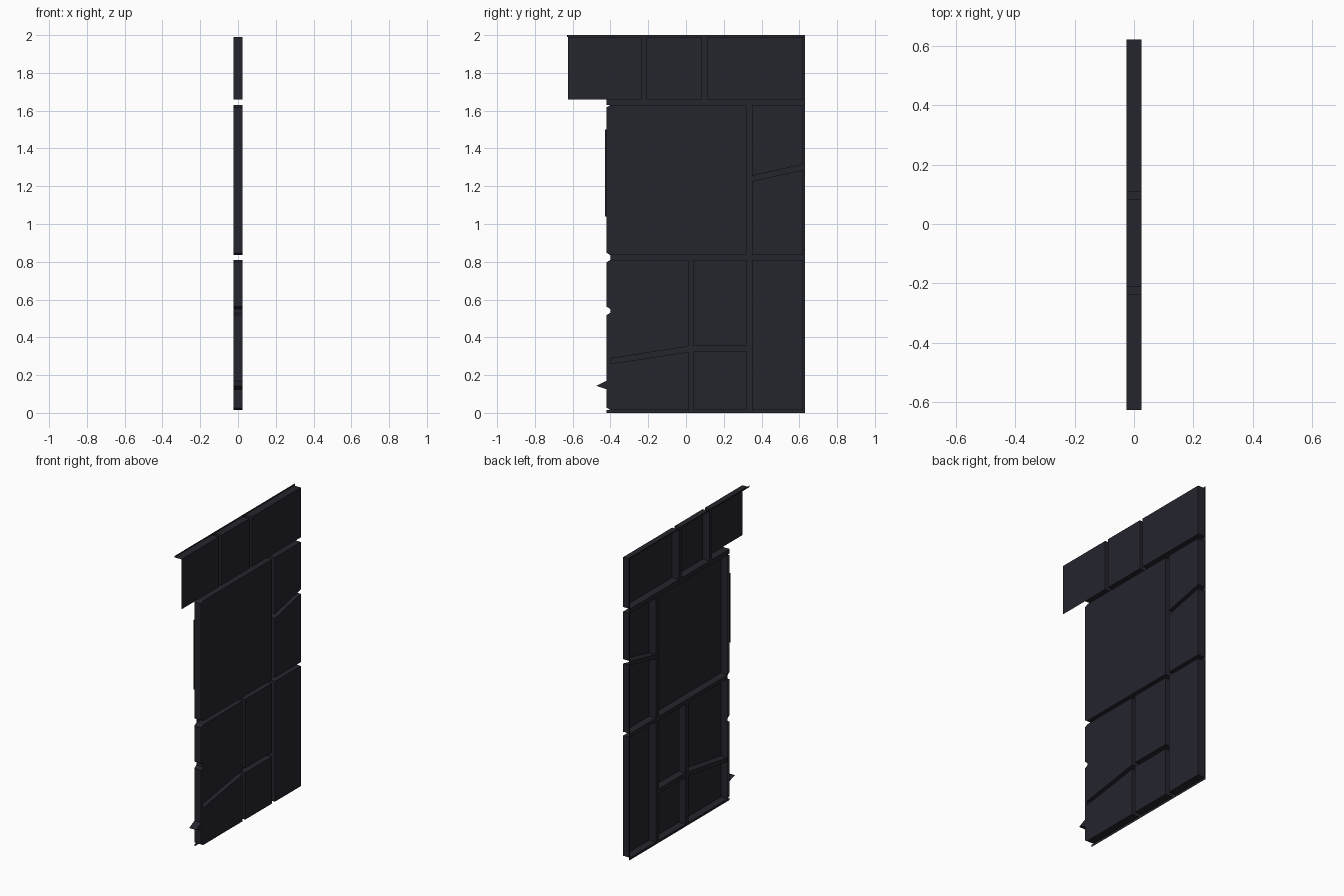
import bpy
import bmesh

cube = bpy.data.objects.get("Cube")
if cube:
    bpy.data.objects.remove(cube, do_unlink=True)

FACE, BACK = 0.025, -0.025      # raised panel plane and groove floor plane

slate = bpy.data.materials.new("dark_slate")
slate.use_nodes = True
color = (0.018, 0.018, 0.027, 1)
slate.diffuse_color = color
slate.node_tree.nodes["Principled BSDF"].inputs["Base Color"].default_value = color


def make_object(name, polygons):
    """Build one flat-shaded mesh from lists of 3D corner points."""
    bm = bmesh.new()
    for points in polygons:
        bm.faces.new([bm.verts.new(p) for p in points])
    bmesh.ops.remove_doubles(bm, verts=bm.verts, dist=0.0005)
    mesh = bpy.data.meshes.new(name)
    bm.to_mesh(mesh)
    bm.free()
    mesh.materials.append(slate)
    obj = bpy.data.objects.new(name, mesh)
    bpy.context.collection.objects.link(obj)


def panel(name, outline, open_edges=()):
    """Raised open-backed panel from a counterclockwise (y, z) outline."""
    polygons = [[(FACE, y, z) for y, z in outline]]
    for i, a in enumerate(outline):
        b = outline[(i + 1) % len(outline)]
        if i not in open_edges:
            polygons.append([(BACK, *a), (BACK, *b), (FACE, *b), (FACE, *a)])
    make_object(name, polygons)


def box(y0, y1, z0, z1):
    return [(y0, z0), (y1, z0), (y1, z1), (y0, z1)]


# Shared grid lines
left, right, edge = -0.40, 0.62, -0.42
mid_a, mid_b = 0.32, 0.35
low_a, low_b = 0.012, 0.04
row_a, row_b = 0.81, 0.835
top_a, top_b = 1.63, 1.66
base, crown = 0.015, 1.99

# Top row, with an overhanging end that is open below and in front
panel("overhang_panel", [(-0.625, top_b), (edge, top_b), (-0.235, top_b),
                         (-0.235, crown), (-0.625, crown)], (0, 4))
panel("top_middle_panel", box(-0.21, 0.083, top_b, crown))
panel("top_back_panel", box(0.11, right, top_b, crown))

# Middle row
panel("large_panel", box(left, mid_a, row_b, top_a))
panel("upper_back_panel", [(mid_b, 1.255), (right, 1.315), (right, top_a), (mid_b, top_a)])
panel("middle_back_panel", [(mid_b, row_b), (right, row_b), (right, 1.287), (mid_b, 1.227)])

# Bottom row
panel("lower_back_panel", box(mid_b, right, base, row_a))
panel("lower_middle_panel", box(low_b, mid_a, 0.355, row_a))
panel("base_middle_panel", box(low_b, mid_a, base, 0.325))
panel("lower_front_panel", [(left, 0.287), (low_a, 0.352), (low_a, row_a), (left, row_a)])
panel("base_front_panel", [(left, base), (low_a, base), (low_a, 0.323), (left, 0.26)])

# Groove floors and the thin rim around the whole sheet
floors = [
    box(edge, 0.63, top_a, top_b),
    box(left, 0.63, row_a, row_b),
    box(-0.235, -0.21, top_b, crown),
    box(0.083, 0.11, top_b, crown),
    box(mid_a, mid_b, row_b, top_a),
    box(mid_a, mid_b, base, row_a),
    box(low_a, low_b, base, row_a),
    box(low_b, mid_a, 0.325, 0.355),
    [(mid_b, 1.227), (right, 1.287), (right, 1.315), (mid_b, 1.255)],
    [(left, 0.26), (low_a, 0.323), (low_a, 0.352), (left, 0.287)],
    box(-0.63, 0.63, crown, 2.0),
    box(edge, 0.63, 0.0, base),
    box(right, 0.63, base, row_a),
    box(right, 0.63, row_b, top_a),
    box(right, 0.63, top_b, crown),
]
make_object("groove_floor", [[(BACK, y, z) for y, z in f] for f in floors])

# Front edge strips, chamfered at their ends
strips = []
for z0, z1 in ((base, 0.53), (0.55, row_a), (row_b, top_a)):
    outer = (edge, z0 + 0.012), (edge, z1 - 0.012)
    inner = (left, z0), (left, z1)
    strips.append([(FACE, *p) for p in (inner[0], inner[1], outer[1], outer[0])][::-1])
    for a, b in ((outer[1], outer[0]), (outer[0], inner[0]), (inner[1], outer[1])):
        strips.append([(BACK, *a), (BACK, *b), (FACE, *b), (FACE, *a)])
make_object("front_edge_strips", strips)

# Thin flap on the upper front edge and small spur near the base
make_object("edge_flap", [[(BACK, y, z) for y, z in box(-0.43, edge, 1.04, 1.5)]])
panel("edge_spur", [(-0.475, 0.143), (edge, 0.125), (edge, 0.17)], (1,))
